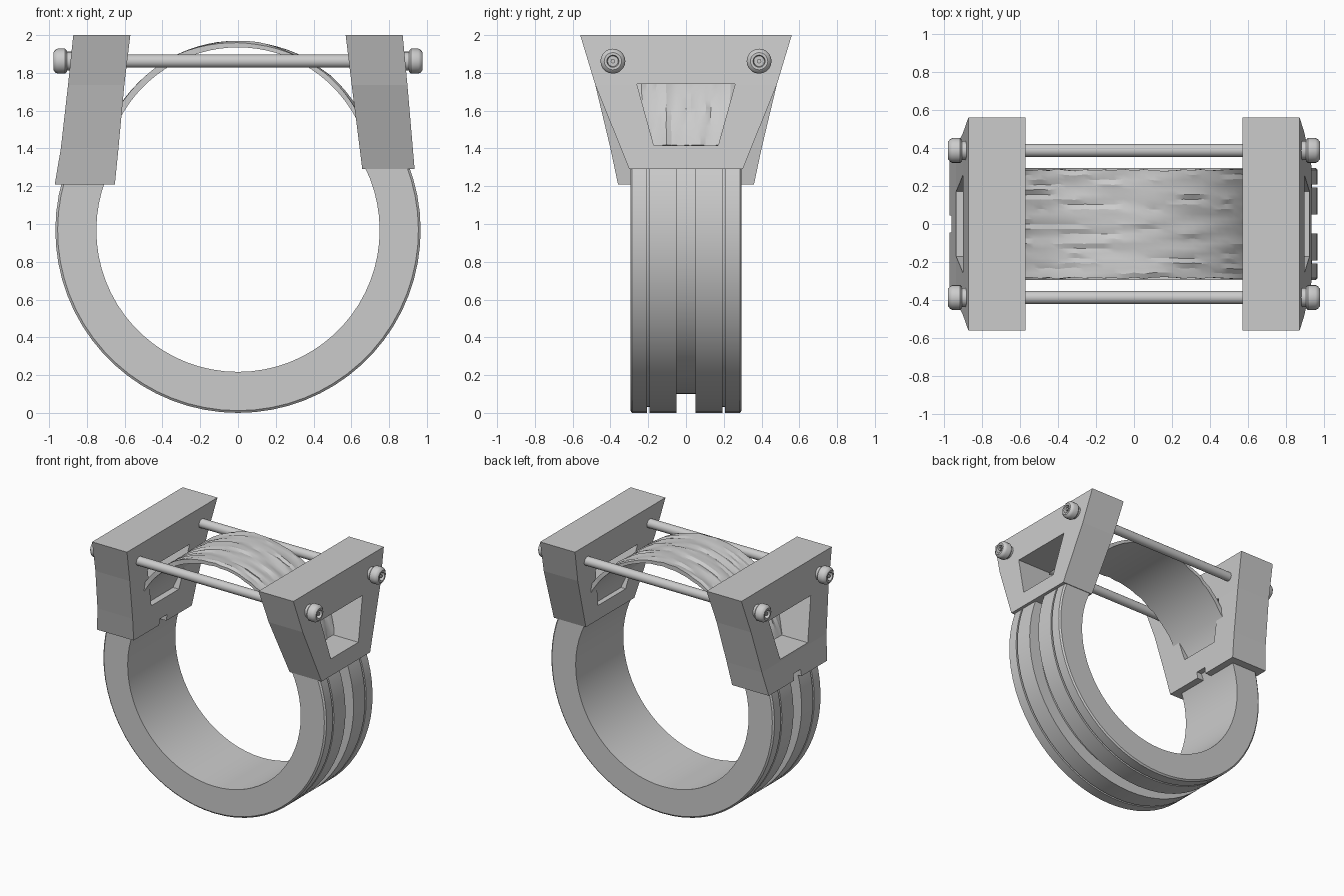
import bpy, bmesh, math, random
from mathutils import Vector

if "Cube" in bpy.data.objects:
    bpy.data.objects.remove(bpy.data.objects["Cube"])

random.seed(4)


def make(name, verts, faces, smooth=None):
    me = bpy.data.meshes.new(name)
    bm = bmesh.new()
    vs = [bm.verts.new(v) for v in verts]
    for f in faces:
        bm.faces.new([vs[i] for i in f])
    bmesh.ops.recalc_face_normals(bm, faces=bm.faces)
    bm.to_mesh(me)
    bm.free()
    ob = bpy.data.objects.new(name, me)
    bpy.context.collection.objects.link(ob)
    if smooth:
        bpy.ops.object.select_all(action='DESELECT')
        ob.select_set(True)
        bpy.context.view_layer.objects.active = ob
        bpy.ops.object.shade_smooth_by_angle(angle=math.radians(smooth))
    return ob


def loft(name, rings, smooth=None):
    """Skin closed loops of equal length and cap both ends."""
    n = len(rings[0])
    verts = [v for r in rings for v in r]
    faces = [(k * n + i, k * n + (i + 1) % n, (k + 1) * n + (i + 1) % n, (k + 1) * n + i)
             for k in range(len(rings) - 1) for i in range(n)]
    faces += [tuple(range(n)), tuple(range(len(verts) - n, len(verts)))]
    return make(name, verts, faces, smooth)


def cut(ob, cutter):
    m = ob.modifiers.new("cut", 'BOOLEAN')
    m.object = cutter
    m.operation = 'DIFFERENCE'
    m.solver = 'EXACT'
    cutter.hide_render = True
    cutter.hide_viewport = True
    cutter.display_type = 'WIRE'


def arc(a0, a1, n):
    return [math.radians(a0 + (a1 - a0) * i / n) for i in range(n + 1)]


# Grooved band, open at the top
R, RI, CZ = 0.967, 0.75, 0.967
half = [(0.295, RI), (0.295, R - 0.012), (0.285, R), (0.207, R), (0.207, R - 0.03), (0.193, R - 0.03),
        (0.193, R), (0.05, R), (0.05, R - 0.1)]
profile = half + [(-y, r) for y, r in reversed(half)]
loft("ring_band", [[(r * math.cos(a), y, CZ + r * math.sin(a)) for y, r in profile]
                   for a in arc(-207, 27, 44)], 25)

# Clamp blocks: sections are (z, inner x, outer x, half width in y)
right = [(2.0, 0.57, 0.872, 0.56), (1.735, 0.602, 0.897, 0.48), (1.29, 0.658, 0.935, 0.30)]
left = [(2.0, 0.57, 0.872, 0.56), (1.735, 0.602, 0.9, 0.48), (1.40, 0.633, 0.938, 0.40),
        (1.21, 0.652, 0.97, 0.36)]
for side, s, sections in (("right", 1, right), ("left", -1, left)):
    block = loft(side + "_clamp_block",
                 [[(s * i, -w, z), (s * o, -w, z), (s * o, w, z), (s * i, w, z)]
                  for z, i, o, w in sections])
    # Trapezoid window through the block
    window = loft(side + "_window_cutter",
                  [[(s * x, -0.26, 1.74), (s * x, 0.26, 1.74), (s * x, 0.17, 1.415), (s * x, -0.17, 1.415)]
                   for x in (0.4, 1.2)])
    cut(block, window)
    if s < 0:
        # Small notch under the left block
        notch = loft("notch_cutter", [[(x, -0.045, 1.1), (x, 0.045, 1.1), (x, 0.045, 1.26), (x, -0.045, 1.26)]
                                      for x in (-0.5, -1.1)])
        cut(block, notch)

# Thin arched plate with a wrinkled upper face
AR, AZ, NY, NA = 0.738, 1.227, 22, 36
angles = arc(15, 165, NA)
streak = [[random.uniform(-0.009, 0.007) for _ in range(NA // 4 + 2)] for _ in range(NY + 1)]


def ripple(i, j):
    k, t = divmod(i, 4)
    return streak[j][k] * (1 - t / 4) + streak[j][k + 1] * t / 4


loops = []
for i, a in enumerate(angles):
    d = Vector((math.cos(a), 0, math.sin(a)))
    edge = 0.285 + random.uniform(-0.006, 0.006)
    ys = [-edge + 2 * edge * j / NY for j in range(NY + 1)]
    c = Vector((0, 0, AZ))
    top = [c + d * (AR + ripple(i, j)) + Vector((0, y, 0)) for j, y in enumerate(ys)]
    under = [c + d * (AR - 0.03) + Vector((0, y, 0)) for y in reversed(ys)]
    loops.append(top + under)
loft("arched_plate", loops, 20)


# Cross rods with socket-head screws at both ends
def lathe(name, pts, y, z, n, s=1):
    return loft(name, [[(s * x, y + r * math.cos(a), z + r * math.sin(a))
                        for a in arc(0, 360 - 360 / n, n - 1)] for x, r in pts], 35)


head = [(0.87, 0.05), (0.905, 0.05), (0.905, 0.056), (0.915, 0.066), (0.955, 0.066), (0.968, 0.06),
        (0.978, 0.046), (0.978, 0.032), (0.95, 0.028)]
for label, y in (("front", -0.387), ("back", 0.387)):
    lathe(label + "_cross_rod", [(-0.9, 0.035), (0.9, 0.035)], y, 1.862, 18)
    for side, s in (("right", 1), ("left", -1)):
        lathe(f"{label}_{side}_screw_head", head, y, 1.862, 20, s)
        lathe(f"{label}_{side}_screw_pin", [(0.94, 0.012), (0.974, 0.012)], y, 1.862, 8, s)
